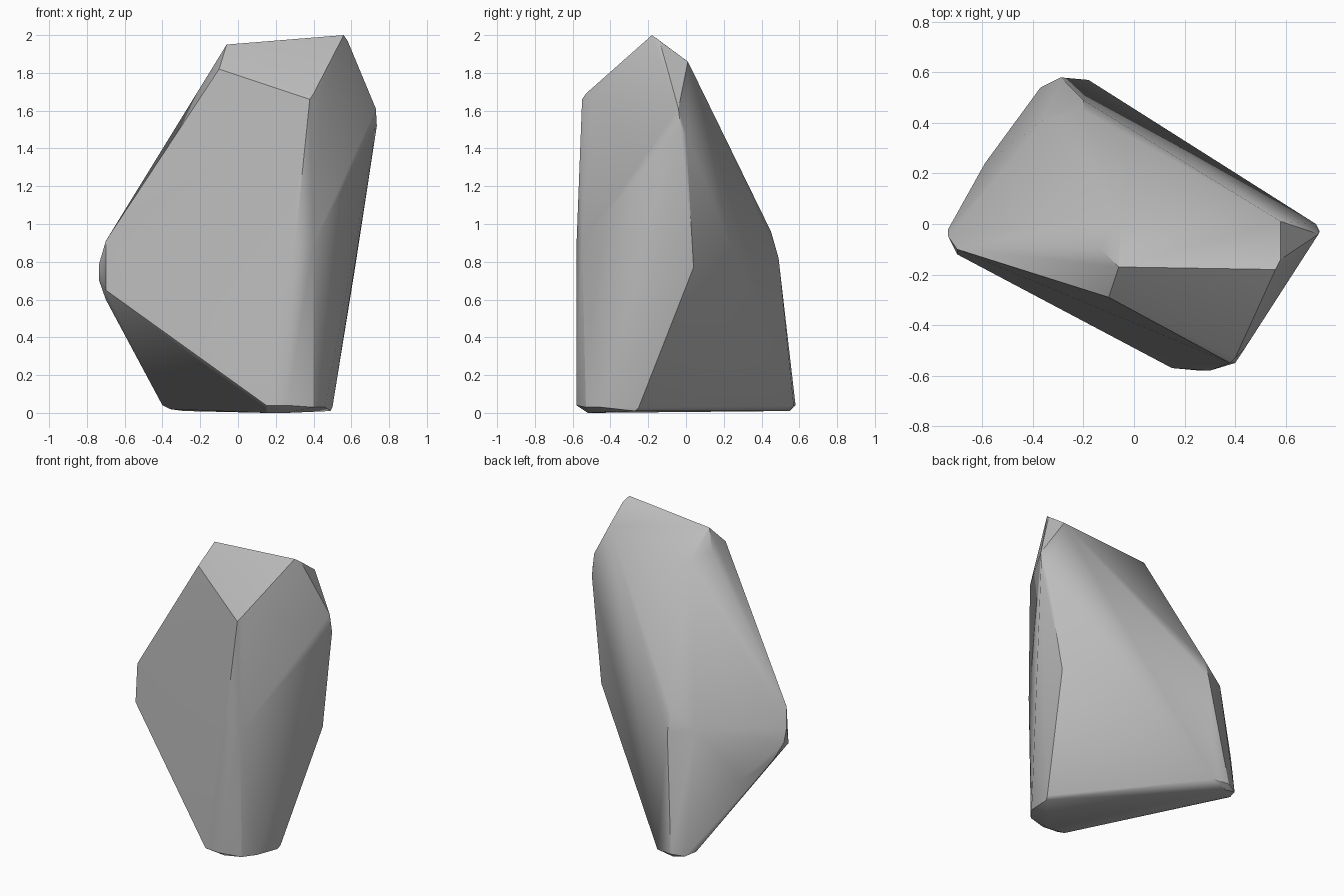
import bpy
import bmesh
from math import radians


def remove_default_cube():
    cube = bpy.data.objects.get("Cube")
    if cube:
        bpy.data.objects.remove(cube, do_unlink=True)


def make_material(name, colour):
    material = bpy.data.materials.new(name)
    material.use_nodes = True
    material.diffuse_color = colour
    shader = material.node_tree.nodes["Principled BSDF"]
    shader.inputs["Base Color"].default_value = colour
    return material


# Corners of the boulder, grouped by the edge or tip they round off
corners = {
    "top_ridge": [(-.06, -.17, 1.95), (.56, -.18, 2), (.58, -.14, 1.97)],
    "top_left_chamfer": [(-.1, -.29, 1.82), (-.13, -.1, 1.83)],
    "top_back_edge": [(-.05, .04, 1.79), (.58, .01, 1.86)],
    "front_shoulder": [(.4, -.53, 1.69), (.38, -.55, 1.66), (.44, -.49, 1.68)],
    "right_shoulder": [(.73, -.04, 1.61), (.735, -.03, 1.52), (.72, 0, 1.47)],
    "front_right_edge": [(.3, -.58, .88), (.4, -.55, .9)],
    "right_back_edge": [(.62, .04, .77)],
    "left_tip": [(-.7, -.1, .91), (-.735, -.05, .79), (-.735, -.02, .7),
                 (-.7, -.12, .65), (-.7, .04, .6)],
    "back_shoulder": [(-.2, .45, .96), (-.2, .49, .82), (-.36, .41, .85)],
    "back_left_edge": [(-.59, .24, .5), (-.43, .43, .35)],
    "base_front": [(.15, -.57, .04), (.26, -.58, .04), (.4, -.53, .03),
                   (.46, -.45, .03), (.15, -.5, 0), (.26, -.52, 0)],
    "base_right": [(.5, -.25, .03), (.49, -.27, .01)],
    "base_back": [(-.18, .57, .04), (-.29, .58, .04), (-.37, .54, .03),
                  (-.4, .46, .04), (-.29, .55, .01), (-.36, .46, .02)],
}


def build_boulder(name, groups, material):
    # Wrap a closed convex skin around every corner
    bm = bmesh.new()
    for group in groups.values():
        for corner in group:
            bm.verts.new(corner)
    hull = bmesh.ops.convex_hull(bm, input=bm.verts[:])
    loose = {item for item in hull["geom_interior"] + hull["geom_unused"]
             if isinstance(item, bmesh.types.BMVert)}
    bmesh.ops.delete(bm, geom=list(loose), context="VERTS")

    # Merge triangles that share nearly the same plane
    bmesh.ops.dissolve_limit(bm, angle_limit=radians(2),
                             verts=bm.verts[:], edges=bm.edges[:])
    bmesh.ops.recalc_face_normals(bm, faces=bm.faces[:])

    mesh = bpy.data.meshes.new(name)
    bm.to_mesh(mesh)
    bm.free()
    mesh.materials.append(material)
    boulder = bpy.data.objects.new(name, mesh)
    bpy.context.collection.objects.link(boulder)
    return boulder


def soften(boulder):
    # Smooth the worn edges and keep the hard breaks crisp
    bpy.ops.object.select_all(action="DESELECT")
    boulder.select_set(True)
    bpy.context.view_layer.objects.active = boulder
    bpy.ops.object.shade_smooth_by_angle(angle=radians(30))


remove_default_cube()
stone = make_material("stone_grey", (.5, .5, .5, 1))
soften(build_boulder("boulder", corners, stone))
